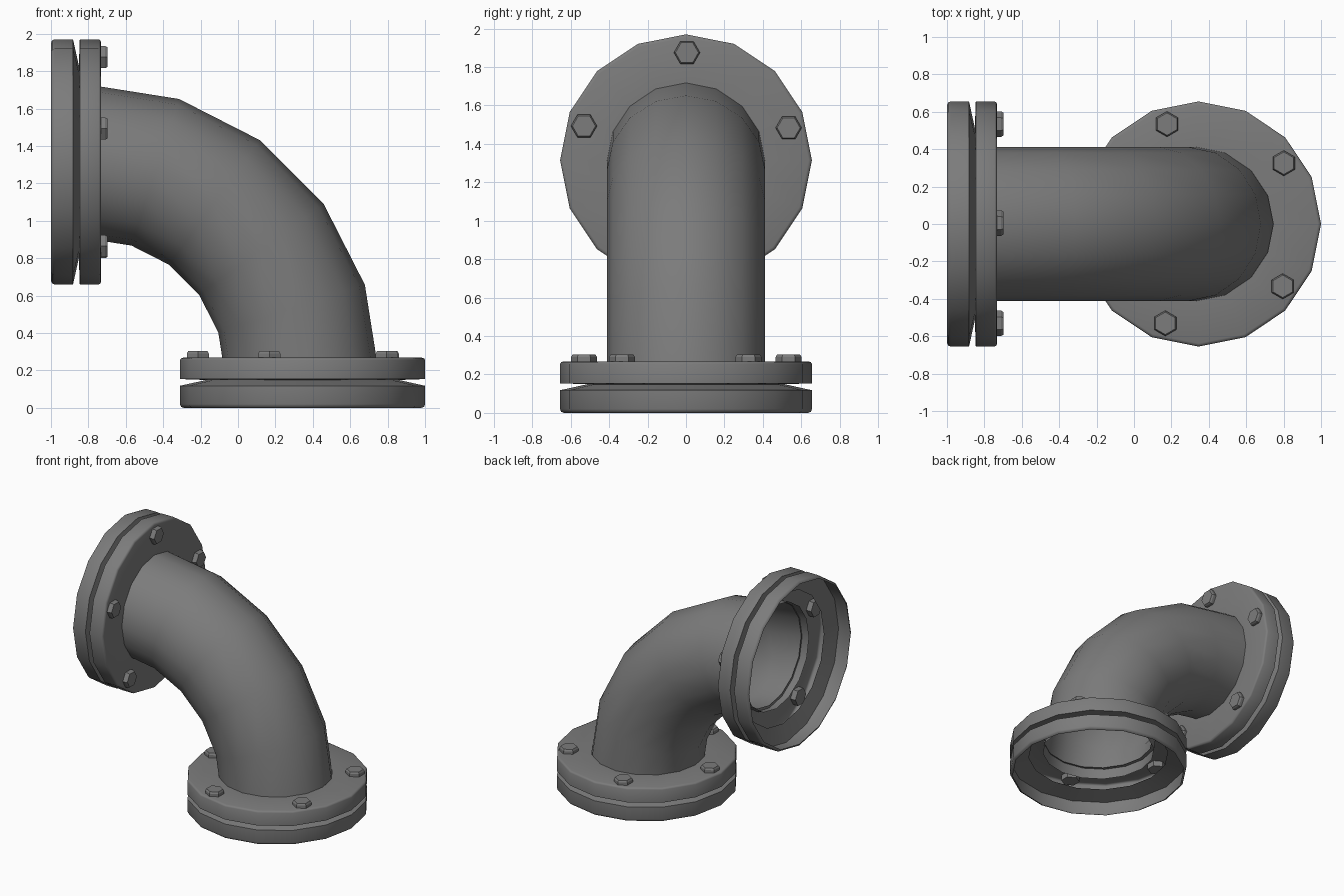
import bpy
from math import sin, cos, pi, radians
from mathutils import Matrix, Vector

cube = bpy.data.objects.get("Cube")
if cube:
    bpy.data.objects.remove(cube, do_unlink=True)

SIDES = 16
PIPE_R, BEND_R = 0.412, 1.135
BEND_CENTRE = Vector((-0.793, 0, 0.18))

metal = bpy.data.materials.new("grey_metal")
metal.use_nodes = True
GREY = (0.2, 0.2, 0.2, 1)
metal.diffuse_color = GREY
metal.node_tree.nodes["Principled BSDF"].inputs["Base Color"].default_value = GREY


def make_object(name, verts, faces, matrix=Matrix(), angle=50):
    mesh = bpy.data.meshes.new(name)
    mesh.from_pydata(verts, [], faces)
    mesh.materials.append(metal)
    obj = bpy.data.objects.new(name, mesh)
    bpy.context.collection.objects.link(obj)
    obj.matrix_world = matrix
    bpy.ops.object.select_all(action="DESELECT")
    obj.select_set(True)
    bpy.context.view_layer.objects.active = obj
    bpy.ops.object.shade_smooth_by_angle(angle=radians(angle))
    return obj


def skin(rings):
    """Join closed rings of equal size with quads."""
    n = len(rings[0])
    verts = [v for ring in rings for v in ring]
    faces = [(i * n + k, i * n + (k + 1) % n, (i + 1) * n + (k + 1) % n, (i + 1) * n + k)
             for i in range(len(rings) - 1) for k in range(n)]
    return verts, faces


def circle(radius, height, sides, start=0.0):
    return [Vector((radius * cos(start + 2 * pi * k / sides),
                    radius * sin(start + 2 * pi * k / sides), height)) for k in range(sides)]


# Elbow pipe: a circle swept through a quarter turn in five steps
rings = []
for step in range(6):
    turn = Matrix.Rotation(-radians(18 * step), 4, "Y")
    rings.append([BEND_CENTRE + turn @ (v + Vector((BEND_R, 0, 0)))
                  for v in circle(PIPE_R, 0, SIDES)])
make_object("elbow_pipe", *skin(rings))

# Flange shell profile: open rim, rounded ring, V groove, upper ring, plate
PROFILE = [(0.635, 0), (0.65, 0.006), (0.655, 0.02), (0.655, 0.118), (0.515, 0.149),
           (0.655, 0.154), (0.655, 0.255), (0.65, 0.264), (0.638, 0.268), (0.40, 0.268)]


def flange(name, matrix):
    make_object(name + "_flange", *skin([circle(r, h, SIDES) for r, h in PROFILE]), matrix)
    # Five hexagonal bolts, all turned the same way
    for i in range(5):
        a = radians(179.5 + 72 * i)
        place = Matrix.Translation((0.56 * cos(a), 0.56 * sin(a), 0))
        verts, faces = skin([circle(r, h, 6, pi / 2)
                             for r, h in ((0.068, 0.225), (0.068, 0.29), (0.06, 0.303))])
        faces += [tuple(range(12, 18)), tuple(reversed(range(6)))]
        make_object(f"{name}_bolt_{i + 1}", verts, faces, matrix @ place, 20)


flange("bottom", Matrix.Translation((0.345, 0, 0)))
flange("side", Matrix.Translation((-1, 0, 1.315)) @ Matrix.Rotation(pi / 2, 4, "Y"))
